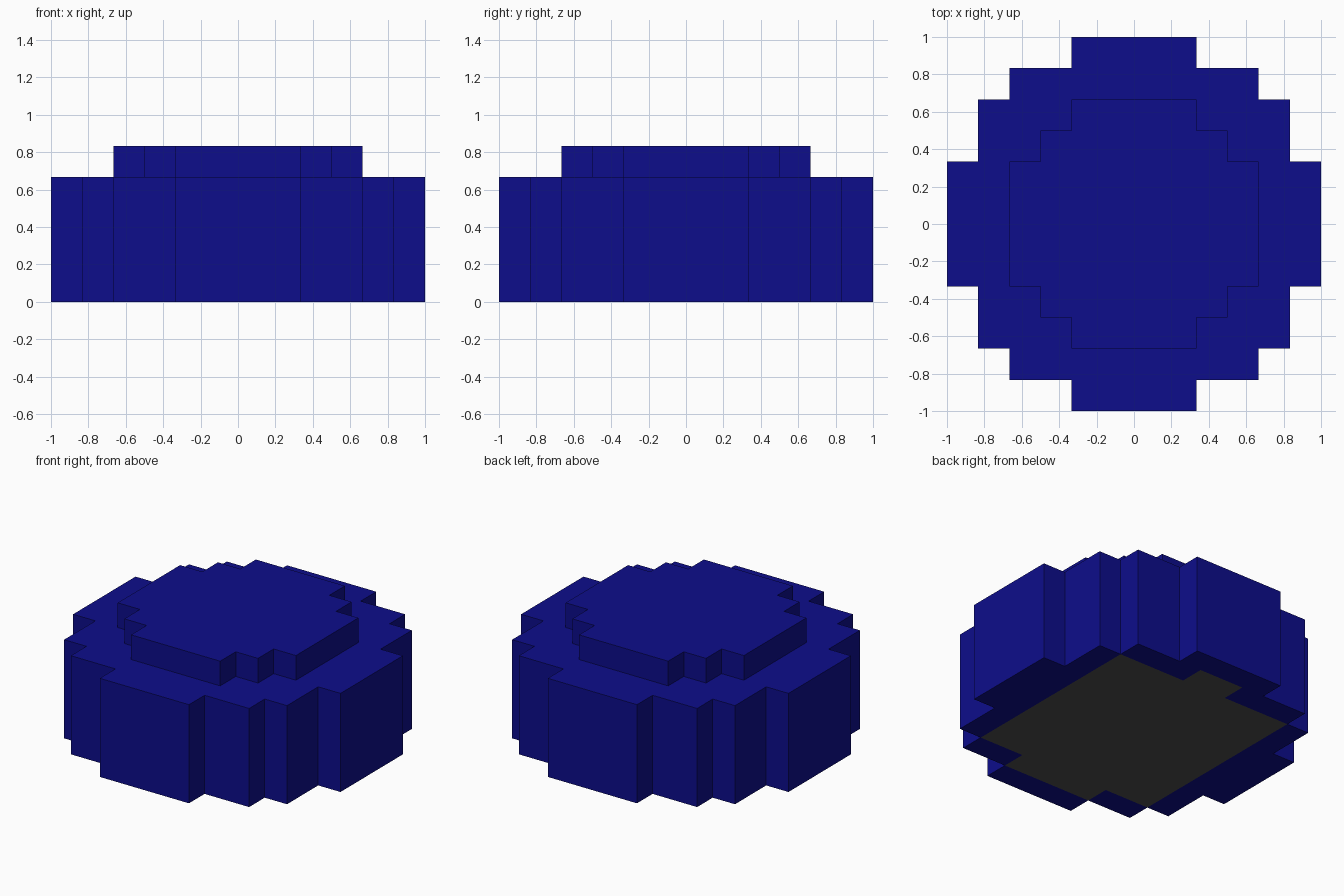
import bpy
import bmesh

if "Cube" in bpy.data.objects:
    bpy.data.objects.remove(bpy.data.objects["Cube"])

U = 1 / 6  # one block


def material(name, rgb):
    mat = bpy.data.materials.new(name)
    mat.diffuse_color = (*rgb, 1)
    mat.use_nodes = True
    mat.node_tree.nodes["Principled BSDF"].inputs["Base Color"].default_value = mat.diffuse_color
    return mat


navy = material("navy blue", (0.004, 0.004, 0.26))
charcoal = material("charcoal", (0.075, 0.075, 0.075))


def inside(p, rects):
    """True if the point lies in any centred rectangle (half sizes in blocks)."""
    return any(abs(p.x) < a * U and abs(p.y) < b * U for a, b in rects)


def underside_patch(p):
    """Square with a wide tab at the front and a narrow one at the back."""
    return (inside(p, [(4, 4)])
            or (-5 * U < p.y < 0 and abs(p.x) < 2 * U)
            or (0 < p.y < 5 * U and abs(p.x) < U))


def stepped_disc(name, rects, z0, z1, patch=None, mats=(navy,)):
    bm = bmesh.new()
    bmesh.ops.create_grid(bm, x_segments=12, y_segments=12, size=1)
    outside = [f for f in bm.faces if not inside(f.calc_center_median(), rects)]
    bmesh.ops.delete(bm, geom=outside, context='FACES')
    for v in bm.verts:
        v.co.z = z0
    # raise the outline into a solid
    res = bmesh.ops.extrude_face_region(bm, geom=bm.faces[:], use_keep_orig=True)
    for v in res["geom"]:
        if isinstance(v, bmesh.types.BMVert):
            v.co.z = z1
    bmesh.ops.recalc_face_normals(bm, faces=bm.faces[:])
    # colour the underside patch
    if patch:
        for f in bm.faces:
            c = f.calc_center_median()
            if abs(c.z - z0) < 0.001 and patch(c):
                f.material_index = 1
    bmesh.ops.dissolve_limit(bm, angle_limit=0.02, verts=bm.verts[:],
                             edges=bm.edges[:], delimit={'MATERIAL'})
    mesh = bpy.data.meshes.new(name)
    bm.to_mesh(mesh)
    bm.free()
    for m in mats:
        mesh.materials.append(m)
    obj = bpy.data.objects.new(name, mesh)
    bpy.context.collection.objects.link(obj)
    return obj


# wide lower body with the dark patch underneath
stepped_disc("body", [(2, 6), (4, 5), (5, 4), (6, 2)], 0, 4 * U,
             underside_patch, (navy, charcoal))
# smaller raised top
stepped_disc("raised_top", [(2, 4), (3, 3), (4, 2)], 4 * U, 5 * U)
